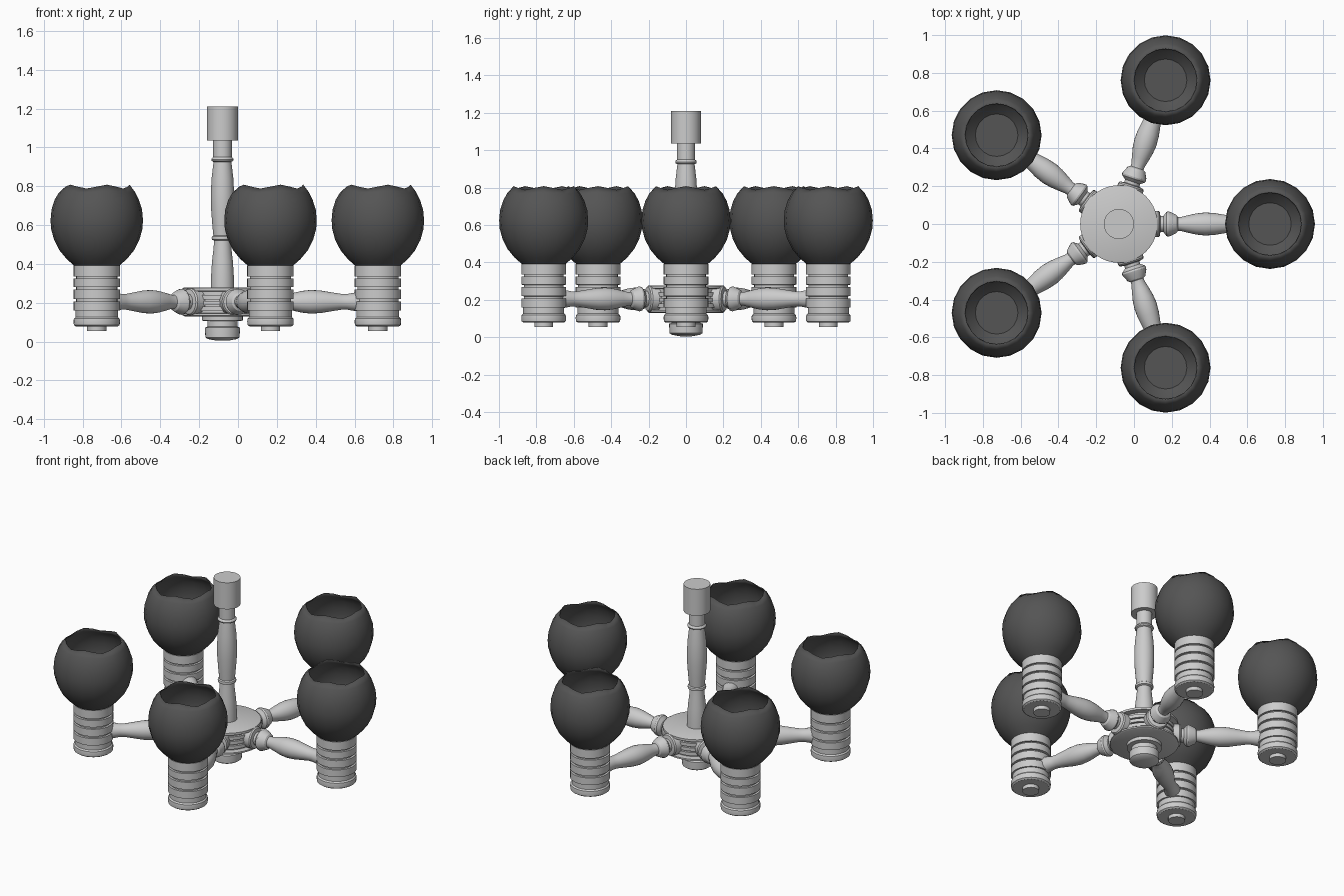
import bpy, bmesh
from math import cos, sin, pi, radians
from mathutils import Matrix

CX = -0.08      # hub axis
REACH = 0.80    # hub axis to lamp axis
ARM_Z = 0.205

dark = bpy.data.materials.new("dark_glass")
dark.diffuse_color = (0.09, 0.09, 0.09, 1)


def lathe(name, profile, matrix=Matrix(), seg=32, close=True, wave=None):
    """Revolve (radius, height) points about z; optional wave(row, angle) height offset."""
    bm = bmesh.new()
    rings = []
    for row, (r, z) in enumerate(profile):
        ring = []
        for k in range(seg):
            a = 2 * pi * k / seg
            dz = wave(row, a) if wave else 0
            ring.append(bm.verts.new((r * cos(a), r * sin(a), z + dz)))
        rings.append(ring)
    for lo, hi in zip(rings, rings[1:]):
        for k in range(seg):
            j = (k + 1) % seg
            bm.faces.new((lo[k], lo[j], hi[j], hi[k]))
    bm.faces.new(rings[0][::-1])
    if close:
        bm.faces.new(rings[-1])
    mesh = bpy.data.meshes.new(name)
    bm.to_mesh(mesh)
    bm.free()
    mesh.polygons.foreach_set("use_smooth", [True] * len(mesh.polygons))
    mesh.set_sharp_from_angle(angle=radians(32))
    obj = bpy.data.objects.new(name, mesh)
    obj.matrix_world = matrix
    bpy.context.collection.objects.link(obj)
    return obj


centre = Matrix.Translation((CX, 0, 0))

# Hub with stacked ribs
hub = [(0.195, 0.130), (0.205, 0.135), (0.205, 0.145), (0.17, 0.147), (0.17, 0.158)]
for z in (0.158, 0.188, 0.218):
    hub += [(0.185, z), (0.185, z + 0.022), (0.17, z + 0.022), (0.17, z + 0.03)]
hub += [(0.17, 0.258), (0.205, 0.26), (0.205, 0.275), (0.198, 0.278)]
lathe("hub", hub, centre, 40)

# Bottom finial
lathe("bottom_finial", [(0.03, 0.005), (0.075, 0.013), (0.088, 0.022), (0.09, 0.06),
                        (0.09, 0.072), (0.078, 0.077), (0.078, 0.105), (0.105, 0.108),
                        (0.105, 0.132)], centre)

# Turned stem and ceiling cap
lathe("stem", [(0.06, 0.27), (0.059, 0.33), (0.054, 0.41), (0.046, 0.48), (0.043, 0.52),
               (0.054, 0.525), (0.056, 0.533), (0.054, 0.541), (0.047, 0.546),
               (0.053, 0.61), (0.059, 0.69), (0.06, 0.76), (0.056, 0.84), (0.046, 0.925),
               (0.055, 0.93), (0.058, 0.937), (0.055, 0.944), (0.048, 0.95),
               (0.048, 1.035)], centre)
lathe("ceiling_cap", [(0.08, 1.035), (0.08, 1.21)], centre)

# Arm profile: (radius, distance from hub axis)
arm = [(0.07, 0.16), (0.07, 0.208), (0.064, 0.216), (0.042, 0.22), (0.042, 0.235),
       (0.064, 0.252), (0.067, 0.262), (0.063, 0.275), (0.048, 0.305), (0.036, 0.312),
       (0.036, 0.325), (0.046, 0.365), (0.056, 0.41), (0.061, 0.455), (0.058, 0.505),
       (0.049, 0.56), (0.041, 0.61), (0.04, 0.64), (0.048, 0.685), (0.048, 0.74)]

# Lamp holder: knob, base rim, then ribbed cylinder
holder = [(0.05, 0.055), (0.05, 0.078), (0.108, 0.078), (0.118, 0.085), (0.12, 0.105),
          (0.118, 0.118), (0.11, 0.126), (0.11, 0.16)]
for z0, z1 in ((0.16, 0.207), (0.22, 0.268), (0.281, 0.325), (0.336, 0.392)):
    holder += [(0.12, z0), (0.12, z1), (0.106, z1), (0.106, z1 + 0.012)]
holder = holder[:-2]

# Globe with five-wave rim
globe = [(0.115, 0.39), (0.155, 0.425), (0.192, 0.47), (0.22, 0.525), (0.235, 0.58),
         (0.238, 0.625), (0.233, 0.68), (0.217, 0.73), (0.195, 0.77), (0.169, 0.798)]


def rim_wave(row, a):
    return 0.010 * cos(5 * a) * {9: 1, 8: 0.3}.get(row, 0)


for i in range(5):
    turn = centre @ Matrix.Rotation(i * 2 * pi / 5, 4, 'Z')
    lamp = turn @ Matrix.Translation((REACH, 0, 0))
    along = turn @ Matrix.Translation((0, 0, ARM_Z)) @ Matrix.Rotation(pi / 2, 4, 'Y')
    lathe(f"arm_{i + 1}", arm, along, 24)
    lathe(f"lamp_holder_{i + 1}", holder, lamp)
    g = lathe(f"globe_{i + 1}", globe, lamp, 20, False, rim_wave)
    g.data.materials.append(dark)
    m = g.modifiers.new("thickness", 'SOLIDIFY')
    m.thickness = 0.006
    m.offset = -1
